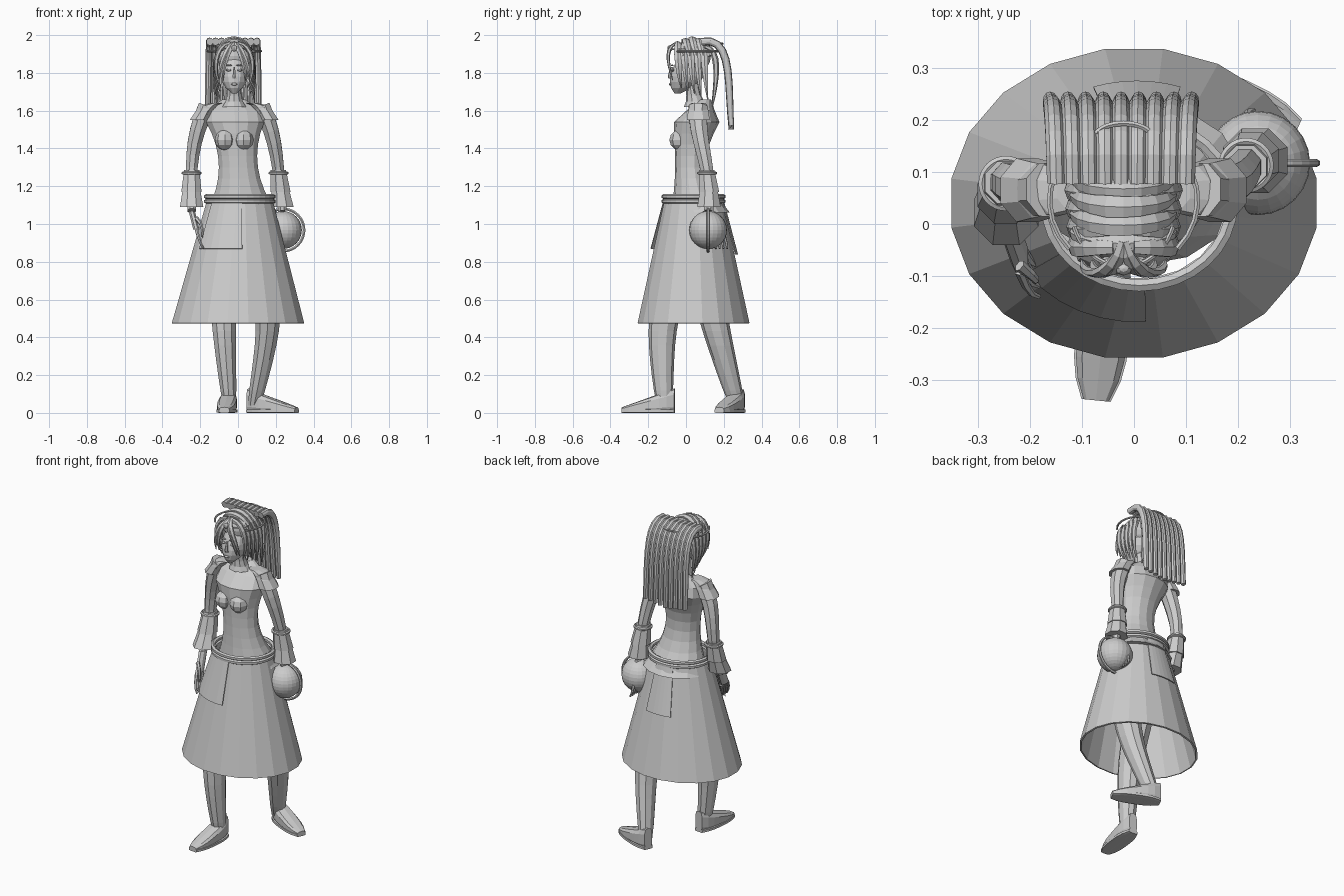
import bpy, bmesh, math
from mathutils import Matrix, Vector

cube = bpy.data.objects.get("Cube")
if cube:
    bpy.data.objects.remove(cube)

grey = bpy.data.materials.new("plain_grey")
grey.use_nodes = True
grey.diffuse_color = (.6, .6, .6, 1)
shader = grey.node_tree.nodes["Principled BSDF"]
shader.inputs["Base Color"].default_value = grey.diffuse_color

RIGHT, FORWARD, UP = Vector((1, 0, 0)), Vector((0, 1, 0)), Vector((0, 0, 1))
MID = -.02  # the upper body leans a little to one side


def finish(name, bm, thickness=0):
    bmesh.ops.recalc_face_normals(bm, faces=bm.faces)
    mesh = bpy.data.meshes.new(name)
    bm.to_mesh(mesh)
    bm.free()
    mesh.materials.append(grey)
    part = bpy.data.objects.new(name, mesh)
    bpy.context.collection.objects.link(part)
    if thickness:
        part.modifiers.new("cloth", "SOLIDIFY").thickness = thickness


def steps(count):
    return [i / count for i in range(count + 1)]


def grid(name, rows, wrap=False, closed=False, caps=False, thickness=0):
    """Faces between rows of points; wrap joins row ends, closed joins last row to first."""
    bm = bmesh.new()
    rows = [[bm.verts.new(point) for point in row] for row in rows]
    for a, b in zip(rows, rows[1:] + rows[:1] if closed else rows[1:]):
        for k in range(len(a) if wrap else len(a) - 1):
            j = (k + 1) % len(a)
            bm.faces.new((a[k], a[j], b[j], b[k]))
    if caps:
        bm.faces.new(rows[0])
        bm.faces.new(rows[-1])
    finish(name, bm, thickness)


def outline(centre, u, v, sides, power=1.0):
    """Oval ring of points; a low power makes it boxy."""
    points = []
    for k in range(sides):
        angle = math.tau * (k + .5) / sides
        c, s = (math.copysign(abs(f) ** power, f) for f in (math.cos(angle), math.sin(angle)))
        points.append(Vector(centre) + u * c + v * s)
    return points


def bezier(points, f):
    points = [Vector(point) for point in points]
    while len(points) > 1:
        points = [a.lerp(b, f) for a, b in zip(points, points[1:])]
    return points[0]


def sweep(name, controls, radius, count=8, sides=8, depth=1.0, side=RIGHT, level=False):
    """Tube along a curve; radius is a rule along it, depth flattens the section."""
    rows = []
    for f in steps(count):
        ahead, behind = bezier(controls, min(f + .01, 1)), bezier(controls, max(f - .01, 0))
        tangent = UP if level else (ahead - behind).normalized()
        u = (side - tangent * side.dot(tangent)).normalized()
        v = tangent.cross(u) * depth
        rows.append(outline(bezier(controls, f), u * radius(f), v * radius(f), sides))
    grid(name, rows, wrap=True, caps=True)


def strand(name, controls, width, depth=.6, side=RIGHT, tip=.15):
    """Lock of hair, swelling from the root and thinning to the tip."""
    sweep(name, controls, lambda f: width * min(.6 + f, 1 - (1 - tip) * f ** 3),
          sides=6, depth=depth, side=side)


def ball(name, centre, size, around=8, rows=6):
    bm = bmesh.new()
    matrix = Matrix.Translation(centre) @ Matrix.Diagonal((*size, 1))
    bmesh.ops.create_uvsphere(bm, u_segments=around, v_segments=rows, radius=1, matrix=matrix)
    finish(name, bm)


def hoop(name, centre, wide, deep, thick, plane=FORWARD, arc=(0, 1)):
    """Oval ring, or the part of it between two fractions of a turn."""
    normal = RIGHT.cross(plane)
    whole = arc == (0, 1)
    rows = []
    for f in steps(32)[:-1] if whole else steps(20):
        angle = math.tau * (arc[0] + (arc[1] - arc[0]) * f)
        out = RIGHT * math.cos(angle) + plane * math.sin(angle)
        spot = Vector(centre) + RIGHT * math.cos(angle) * wide + plane * math.sin(angle) * deep
        rows.append(outline(spot, out * thick, normal * thick, 6))
    grid(name, rows, wrap=True, closed=whole, caps=not whole)


# Skirt, overskirt panels and belt
WAIST, HEM = 1.13, .475


def skirt_point(turn, z, grow=0):
    f = (WAIST - z) / (WAIST - HEM)
    angle = math.tau * turn
    return Vector(((.175 + f * .18 + grow) * math.cos(angle) + .01 * (1 - f),
                   (.155 + f * .145 + grow) * math.sin(angle) + .04, z))


grid("skirt", [[skirt_point(k / 20 + .025, z) for k in range(20)] for z in (HEM, WAIST)],
     wrap=True, thickness=.01)
for name, start, end, low in (("front", .6, .76, .87), ("back", .2, .3, .84)):
    grid(name + "_overskirt", [[skirt_point(start + (end - start) * f, WAIST + (low - WAIST) * drop,
                                            .004 + .012 * drop) for f in steps(6)]
                               for drop in steps(2)], thickness=.005)
for lift in (-.01, .015):
    hoop("belt", (.01, .04, WAIST + lift), .178, .158, .013)

# Torso: hourglass rule, narrowest at the waist
rows = []
for f in steps(10):
    z = 1.06 + .6 * f
    rise = z - 1.33
    wide = min(.105 + 1.2 * rise ** 2, (1.7 - z) * 1.5)
    deep = min(.083 + rise ** 2, (1.7 - z) * .75)
    centre = (-.07 * rise, .026 + .7 * rise ** 2, z)
    rows.append(outline(centre, RIGHT * wide, FORWARD * deep, 14))
grid("torso", rows, wrap=True, caps=True)
sweep("neck", [(MID, .055, 1.62), (MID, .04, 1.67), (MID, .03, 1.76)],
      lambda f: .036 + .03 * (1 - f) ** 3, count=4, sides=10, level=True)

# Arms, shoulder caps, tiered cuffs, hands and bust
for name, s, wrist, palm in (("right", -1, (-.245, .01, 1.07), (-.22, -.06, .97)),
                             ("left", 1, (.235, .12, 1.07), (.22, .16, .97))):
    ball(name + "_bust", (MID + s * .05, -.03, 1.445), (.053, .058, .055))
    shoulder = Vector((MID + s * .145, .065, 1.62))
    arm = [shoulder, (MID + s * .23, .05, 1.45), (MID + s * .23, .14, 1.3), wrist]
    sweep(name + "_arm", arm, lambda f: .05 - .026 * f, depth=1.1)
    inner, outer = shoulder - RIGHT * s * .05, shoulder + RIGHT * s * .04
    sweep(name + "_shoulder_cap", [inner + UP * .02, shoulder + UP * .02, outer - UP * .07],
          lambda f: .035 + .02 * f, count=3, depth=1.2, level=True)
    sweep(name + "_upper_cuff", [bezier(arm, .65), bezier(arm, .85)],
          lambda f: .044 + .014 * f, count=1, level=True)
    sweep(name + "_lower_cuff", [bezier(arm, .8), bezier(arm, .97)],
          lambda f: .047 + .02 * f, count=1, level=True)
    hoop(name + "_cuff_band", bezier(arm, .68), .046, .046, .008)
    palm = Vector(palm)
    reach = (palm - Vector(wrist)) * .7
    sweep(name + "_palm", [wrist, palm], lambda f: .018, count=2, depth=2, level=True)
    for k in range(4):
        knuckle = palm + FORWARD * (k - 1.5) * .02
        sweep(name + "_finger", [knuckle, knuckle + reach, knuckle + reach + RIGHT * .02 - UP * .03],
              lambda f: .01 - .005 * f, count=3, sides=6)
    thumb = palm + UP * .06 - FORWARD * .02
    sweep(name + "_thumb", [thumb, thumb + Vector((.04, -.03, -.03)), thumb + Vector((.03, -.03, -.1))],
          lambda f: .012 - .006 * f, count=3, sides=6)

# Held ball with its upright hoop
orb = (.238, .117, .968)
ball("held_ball", orb, (.1, .1, .1), 24, 16)
hoop("ball_hoop", orb, .112, .112, .008, plane=UP)

# Legs and shoes
for name, ankle, knee, hip, heel, aim in (
        ("right", (-.045, -.115, .04), (-.08, -.14, .5), (-.08, .04, 1), (-.045, -.06, 0), (-.1, -1, 0)),
        ("left", (.085, .27, .04), (.18, .14, .5), (.1, .05, 1), (.055, .29, 0), (.9, -.4, 0))):
    shin = bezier([ankle, knee], .4)
    sweep(name + "_leg", [ankle, shin, knee, knee, hip], lambda f: .034 + .05 * f ** .7,
          count=10, sides=10, depth=1.15, level=True)
    toward = Vector(aim).normalized()
    across = toward.cross(UP)
    rows, sole = [], []
    for f in steps(7):
        spot = Vector(heel) + toward * .28 * f
        half = .05 * (1 - .5 * abs(2 * f - 1) ** 3)
        tall = UP * (.065 - .05 * f)
        rows.append(outline(spot + tall, across * half, tall, 10, .6))
        sole.append(outline(spot + UP * .01, across * (half + .004), UP * .01, 8, .4))
    grid(name + "_shoe", rows, wrap=True, caps=True)
    grid(name + "_sole", sole, wrap=True, caps=True)

# Head: narrow chin swelling to the brow
rows = []
for f in steps(9):
    f = .02 + .93 * f
    wide = .076 * math.sin(math.pi * f ** .75)
    centre = (MID, .03 - .08 * (1 - f) ** 3, 1.685 + .29 * f)
    rows.append(outline(centre, RIGHT * wide, FORWARD * wide * 1.2, 14))
grid("head", rows, wrap=True, caps=True)
sweep("nose", [(MID, -.075, 1.83), (MID, -.095, 1.78), (MID, -.08, 1.77)],
      lambda f: .005 + .008 * f, count=3, sides=6, level=True)
ball("lips", (MID, -.083, 1.74), (.017, .008, .007))
for s in (-1, 1):
    ball("eye", (MID + s * .03, -.07, 1.815), (.014, .008, .007))
    ball("brow", (MID + s * .03, -.073, 1.84), (.02, .007, .004))

# Hair: cap, crown waves, side locks, fringe and back locks
ball("hair_cap", (MID, .042, 1.89), (.093, .09, .09), 14, 10)
for f in steps(4):
    y = -.045 + .14 * f
    top = 1.97 + .04 * math.sin(math.pi * f)
    strand("crown_wave", [(MID - .095, y + .03, 1.89), (MID - .07, y, top),
                          (MID + .07, y, top), (MID + .095, y + .03, 1.89)],
           .025, side=FORWARD, tip=.5)
    for s in (-1, 1):
        strand("side_lock", [(MID + s * .02, y, 1.96), (MID + s * .1, y, 1.95),
                             (MID + s * .12, y, 1.82), (MID + s * (.07 + .03 * f), y + .02, 1.72 - .06 * f)],
               .023, side=FORWARD)
for s in (-1, 1):
    for spread in (.06, .08):
        strand("fringe_lock", [(MID, -.035, 1.96), (MID + s * .02, -.115, 1.95),
                               (MID + s * spread, -.1, 1.86), (MID + s * spread, -.07, 1.76)], .018)
for f in steps(5):
    x = MID + .16 * (f - .5)
    strand("back_lock", [(x, .1, 1.94), (x, .18, 1.93), (x, .165, 1.77),
                         (x, .14, 1.64 + .02 * math.cos(f * 9))], .022, depth=.8)

# Headband with its stone
hoop("headband", (MID, .045, 1.915), .142, .135, .006, arc=(-.12, .62))
hoop("brow_chain", (MID, .03, 1.925), .1, .112, .005, arc=(.55, .95))
ball("headband_stone", (MID, -.085, 1.93), (.017, .014, .017))

# Ponytail of parallel tubes, with a clip
for k in range(-4, 5):
    x = MID - .005 + k * .031
    sweep("ponytail_tube", [(x, .08, 1.965), (x + k * .001, .25, 2), (x + k * .002, .22, 1.75),
                            (x + k * .003, .24, 1.5 + .005 * abs(k))],
          lambda f: .019 - .006 * f ** 4, count=9, sides=10, depth=1.1)
hoop("ponytail_clip", (MID, .165, 1.955), .055, .028, .006, arc=(.05, .45))
